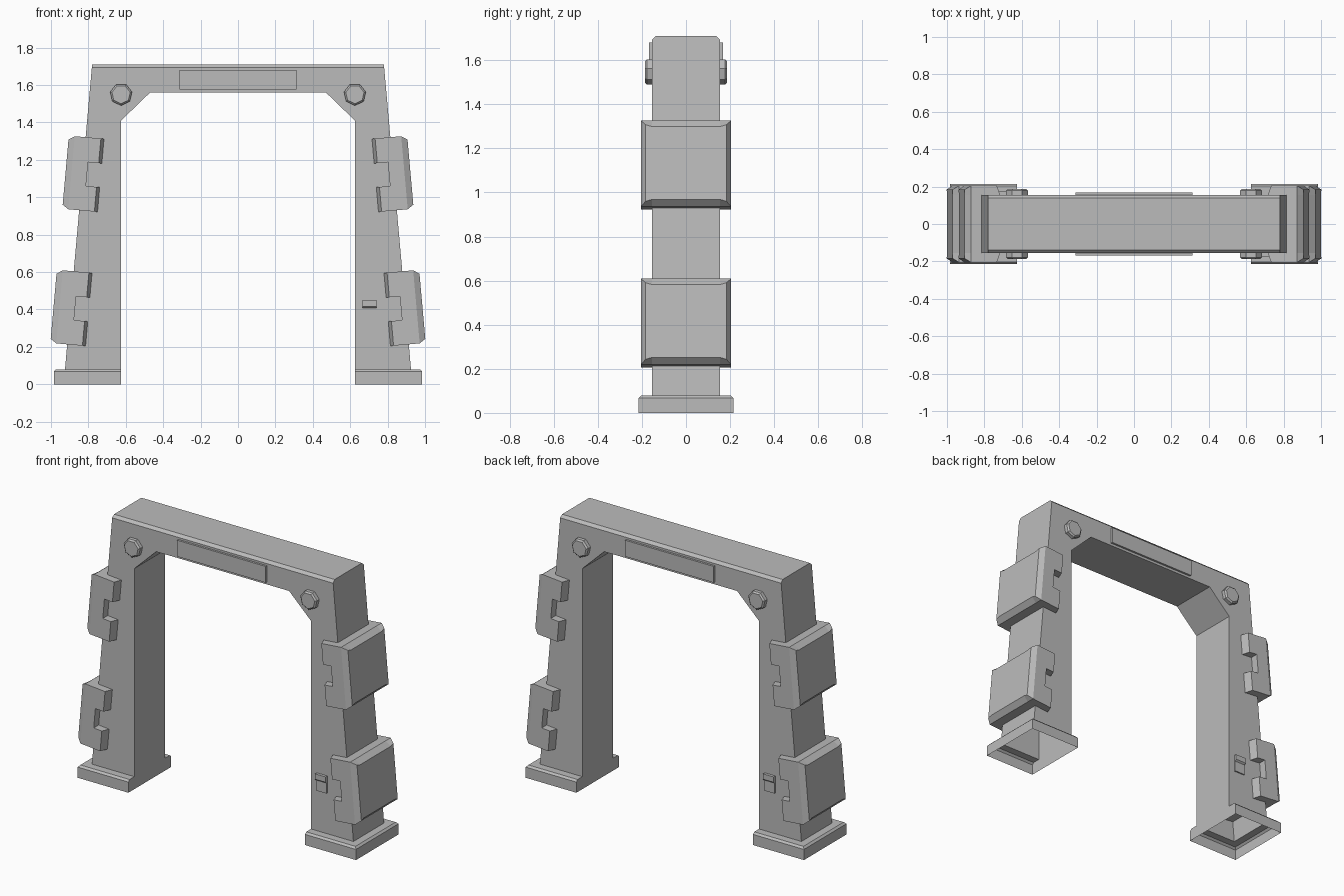
import bpy, bmesh, math
from mathutils import Matrix, Vector

cube = bpy.data.objects.get("Cube")
if cube:
    bpy.data.objects.remove(cube, do_unlink=True)

grey = bpy.data.materials.new("plain_grey")
grey.use_nodes = True
colour = (0.5, 0.5, 0.5, 1)
grey.diffuse_color = colour
grey.node_tree.nodes["Principled BSDF"].inputs["Base Color"].default_value = colour

HALF = 0.155                              # half depth of the arch
TILT = math.atan2(0.145, 1.63)            # lean of the outer leg face
TURN = Matrix.Rotation(math.pi, 4, 'Z')   # half turn to the opposite corner
MIRROR = Matrix.Scale(-1, 4, (1, 0, 0))


def finish(name, bm, matrix=Matrix()):
    bm.transform(matrix)
    bmesh.ops.recalc_face_normals(bm, faces=bm.faces)
    mesh = bpy.data.meshes.new(name)
    bm.to_mesh(mesh)
    bm.free()
    mesh.materials.append(grey)
    obj = bpy.data.objects.new(name, mesh)
    bpy.context.collection.objects.link(obj)


def loft(sections, caps=(True, True)):
    """Skin a list of matching point loops."""
    bm = bmesh.new()
    loops = [[bm.verts.new(p) for p in s] for s in sections]
    n = len(loops[0])
    for a, b in zip(loops, loops[1:]):
        for i in range(n):
            j = (i + 1) % n
            bm.faces.new((a[i], a[j], b[j], b[i]))
    for cap, loop in zip(caps, (loops[0], loops[-1])):
        if cap:
            bm.faces.new(loop)
    bmesh.ops.recalc_face_normals(bm, faces=bm.faces)
    return bm


# Arch: one profile through the depth, open under the legs
half = [(0.625, 0.08), (0.925, 0.08), (0.78, 1.71)]
inner = [(0.47, 1.56), (0.625, 1.41)]
right = inner + half
profile = right + [(-x, z) for x, z in reversed(right)]
bm = loft([[(x, y, z) for x, z in profile] for y in (-HALF, HALF)])
under = [f for f in bm.faces if all(abs(v.co.z - 0.08) < 0.001 for v in f.verts)]
bmesh.ops.delete(bm, geom=under, context='FACES')
rims = [e for e in bm.edges if all(v.co.z > 1.7 for v in e.verts)
        and abs(e.verts[0].co.y - e.verts[1].co.y) < 0.001]
bmesh.ops.bevel(bm, geom=rims, offset=0.017, segments=1, affect='EDGES')
finish("arch_frame", bm)


def foot():
    # Hollow foot: walls, small chamfer and a ledge up to the leg
    def ring(outer, depth, z):
        return [(x, y, z) for x, y in ((0.625, -depth), (outer, -depth),
                                       (outer, depth), (0.625, depth))]
    bm = loft([ring(0.985, 0.215, 0), ring(0.985, 0.215, 0.068),
               ring(0.973, 0.203, 0.08), ring(0.925, HALF, 0.08)], (False, False))
    flat = [f for f in bm.faces if f.calc_area() < 1e-6]
    bmesh.ops.delete(bm, geom=flat, context='FACES')
    return bm


def pad():
    # Clamp pad: notched C shape, sloped tab ends, chamfered outer face
    def section(y, tab):
        top, notch = 0.196, 0.064
        upper = [(0, top), (tab, top), (tab, notch), (-0.083, notch)]
        pts = upper + [(u, -v) for u, v in reversed(upper)]
        return [(u, y, v) for u, v in pts]
    bm = loft([section(-0.205, -0.14), section(-HALF, -0.157),
               section(HALF, -0.157), section(0.205, -0.14)])
    front = [f for f in bm.faces if f.normal.x > 0.9
             and all(abs(v.co.x) < 0.001 for v in f.verts)]
    bmesh.ops.dissolve_faces(bm, faces=front)
    front = [f for f in bm.faces if all(abs(v.co.x) < 0.001 for v in f.verts)]
    bmesh.ops.recalc_face_normals(bm, faces=bm.faces)
    bmesh.ops.inset_region(bm, faces=front, thickness=0.03)
    for v in front[0].verts:
        v.co.x = 0.032
    return bm


def bolt():
    # Seven-sided bolt head with a chamfered rim
    def ring(r, y):
        angles = [math.radians(-90) + i * math.tau / 7 for i in range(7)]
        return [(r * math.cos(a), y, r * math.sin(a)) for a in angles]
    return loft([ring(0.06, -HALF + 0.01), ring(0.06, -0.178), ring(0.05, -0.187)])


def block(x, z, half_w, half_h, y):
    pts = [(x - half_w, z - half_h), (x + half_w, z - half_h),
           (x + half_w, z + half_h), (x - half_w, z + half_h)]
    return loft([[(a, d, b) for a, b in pts] for d in (-HALF + 0.01, y)])


def switch():
    # Small switch: thin lower plate under a raised lip
    pts = [(0.15, 0.34), (0.163, 0.34), (0.163, 0.407),
           (0.173, 0.416), (0.173, 0.45), (0.15, 0.45)]
    return loft([[(x, -y, z) for y, z in pts] for x in (0.665, 0.74)])


# Feet and pads on both legs
for side, flip in (("left", Matrix()), ("right", MIRROR)):
    finish(side + "_foot", foot(), flip)
    for level, x, z in (("upper", 0.89, 1.131), ("lower", 0.954, 0.414)):
        place = Matrix.Translation((x, 0, z)) @ Matrix.Rotation(-TILT, 4, 'Y')
        finish(f"{side}_{level}_pad", pad(), flip @ place)

# Bolts, name panel and switch on both faces
for face, turn in (("front", Matrix()), ("back", TURN)):
    for x in (-0.625, 0.625):
        finish(face + "_bolt", bolt(), turn @ Matrix.Translation((x, 0, 1.55)))
    finish(face + "_panel", block(0, 1.628, 0.313, 0.052, -0.168), turn)
    finish(face + "_switch", switch(), turn)
